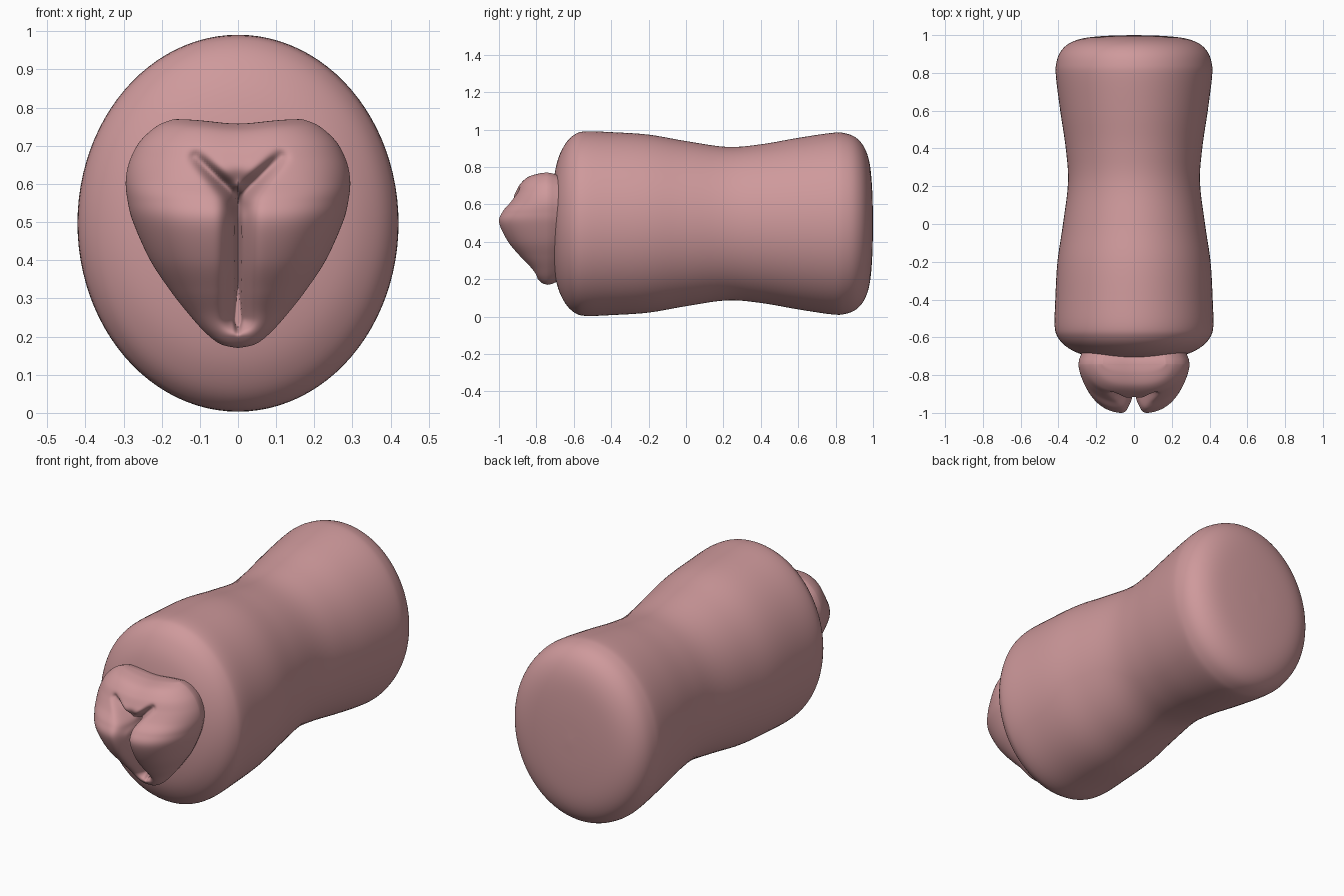
import bpy, bmesh
from math import sin, cos, pi, exp, hypot

cube = bpy.data.objects.get("Cube")
if cube:
    bpy.data.objects.remove(cube)

mat = bpy.data.materials.new("dusty pink")
mat.use_nodes = True
pink = (0.62, 0.32, 0.33, 1)
mat.diffuse_color = pink
bsdf = mat.node_tree.nodes["Principled BSDF"]
bsdf.inputs["Base Color"].default_value = pink
bsdf.inputs["Roughness"].default_value = 0.6
MID = 0.497


def spline(pts, steps):
    """Smooth curve through the points."""
    out = []
    for i in range(len(pts) - 1):
        a, b, c, d = (pts[min(max(i + k, 0), len(pts) - 1)] for k in (-1, 0, 1, 2))
        for s in range(steps):
            t = s / steps
            out.append([0.5 * (2 * q + (r - p) * t + (2 * p - 5 * q + 4 * r - e) * t * t
                               + (3 * q - p - 3 * r + e) * t ** 3)
                        for p, q, r, e in zip(a, b, c, d)])
    return out + [list(pts[-1])]


def finish(bm, name):
    bmesh.ops.remove_doubles(bm, verts=bm.verts, dist=0.00005)
    bmesh.ops.recalc_face_normals(bm, faces=bm.faces)
    for f in bm.faces:
        f.smooth = True
    mesh = bpy.data.meshes.new(name)
    bm.to_mesh(mesh)
    bm.free()
    mesh.materials.append(mat)
    bpy.context.collection.objects.link(bpy.data.objects.new(name, mesh))


def bridge(bm, rows, closed):
    for a, b in zip(rows, rows[1:]):
        n = len(a)
        for i in range(n if closed else n - 1):
            j = (i + 1) % n
            bm.faces.new((a[i], a[j], b[j], b[i]))


# Waisted oval body: depth and scale of each cross-section
body = [(-.72, 0), (-.715, .35), (-.69, .66), (-.65, .85), (-.6, .96), (-.54, 1),
        (-.4, .992), (-.2, .965), (0, .895), (.22, .832), (.4, .86), (.6, .93),
        (.78, .984), (.85, .98), (.91, .93), (.955, .82), (.983, .64), (.996, .35), (1, 0)]
bm = bmesh.new()
rings = []
for y, s in spline(body, 5):
    s = max(s, 0)
    rings.append([bm.verts.new((.42 * s * cos(2 * pi * k / 96), y,
                                MID + .493 * s * sin(2 * pi * k / 96))) for k in range(96)])
bridge(bm, rings, True)
finish(bm, "body")


def ease(a, b, t):
    t = min(max((t - a) / (b - a), 0), 1)
    return t * t * (3 - 2 * t)


def groove(x, z):
    """Depth of the carved folds, mirrored about the middle."""
    x = abs(x)
    # Vertical slit with a soft valley on either side
    span = ease(.2, .25, z) * (1 - ease(.54, .6, z))
    cut = span * (.08 * exp(-(x / .032) ** 2) + .09 * exp(-(x / .007) ** 2))
    # Two arms that rise outward from the top of the slit
    t = min(max((x + z - .56) / .22, 0), 1)
    d = hypot(x - .11 * t, z - .56 - .11 * t)
    cut += .075 * (1 - t ** 2 * .75) * exp(-(d / .017) ** 2)
    # Hollow under the hood and small opening below it
    cut += .05 * exp(-(x / .045) ** 2 - ((z - .595) / .035) ** 2)
    cut += .05 * exp(-(x / .018) ** 2 - ((z - .54) / .02) ** 2)
    return cut


# Heart-shaped front piece: height, half width and bulge of each row
front = [(.17, 0, 0), (.18, .045, .03), (.21, .085, .06), (.26, .13, .095),
         (.32, .177, .15), (.4, .23, .215), (.5, .275, .262), (.56, .29, .245),
         (.61, .294, .205), (.66, .284, .175), (.71, .258, .15), (.75, .215, .11),
         (.768, .175, .05), (.77, .16, 0)]
bm = bmesh.new()
rows = []
N = 60
for z, w, bulge in spline(front, 9):
    row = []
    for k in range(-N, N + 1):
        s = sin(k / N * pi / 2)
        u = s * abs(s) ** .7
        x = u * max(w, 0)
        f = max(1 - abs(u) ** 3, 0) ** .6
        y = -.74 - max(bulge, 0) * f
        y = min(y + groove(x, z) * min(1, bulge / .08), -.735)
        dip = .012 * exp(-(x / .09) ** 2) * ease(.62, .77, z)
        row.append(bm.verts.new((x, y, z - dip)))
    rows.append(row)
bridge(bm, rows, False)

# Undercut rim that sinks into the body
rim = rows[0] + [r[-1] for r in rows[1:-1]] + rows[-1][::-1] + [r[0] for r in rows[-2:0:-1]]
loops = [rim]
for y, s in ((-.715, .985), (-.69, .95), (-.62, .9)):
    loops.append([bm.verts.new((v.co.x * s, y, .5 + (v.co.z - .5) * s)) for v in rim])
bridge(bm, loops, True)
finish(bm, "front_folds")
